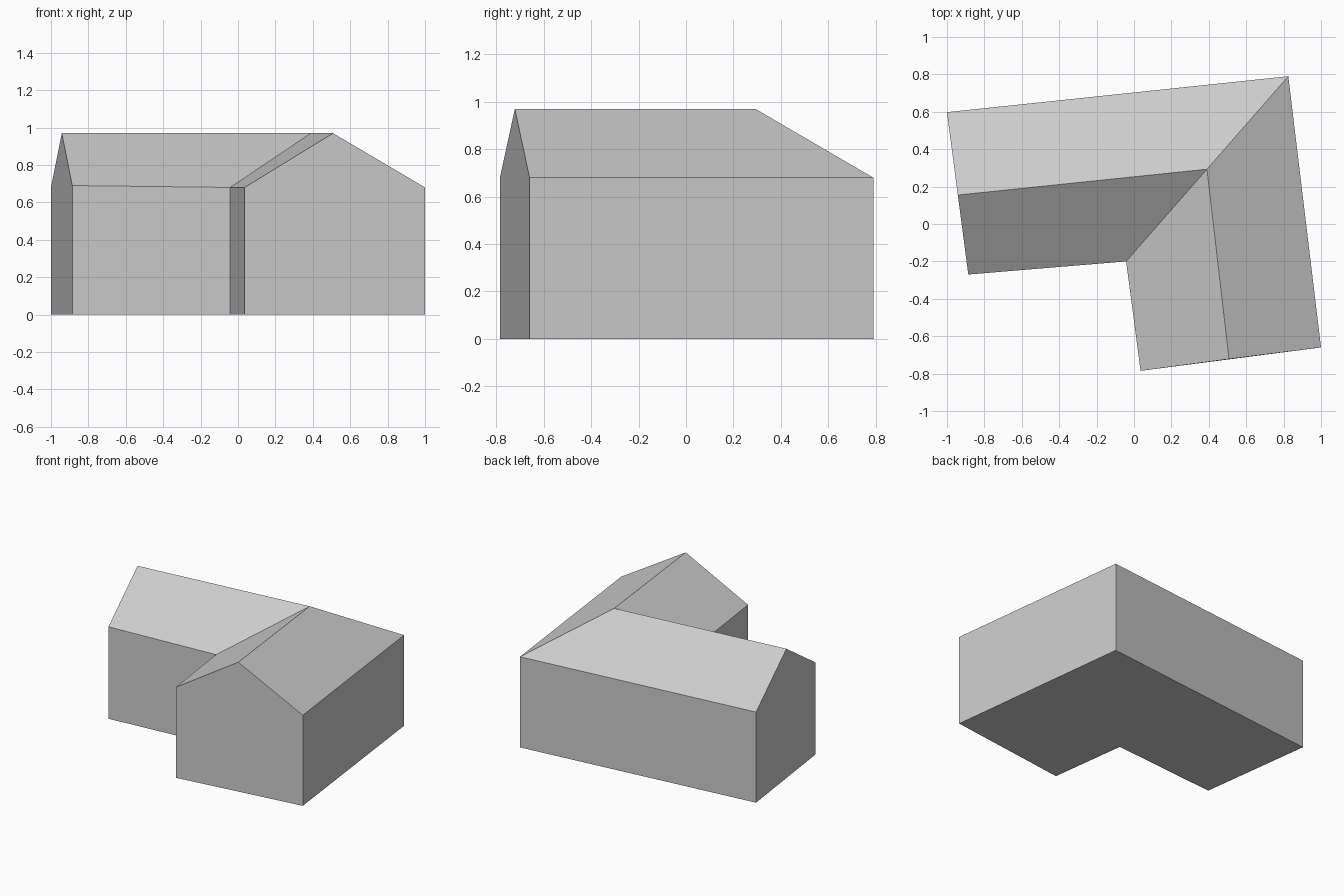
import bpy
import bmesh

cube = bpy.data.objects.get("Cube")
if cube:
    bpy.data.objects.remove(cube, do_unlink=True)

# Single plain grey for walls and roof
grey = bpy.data.materials.new("plain_grey")
grey.use_nodes = True
colour = (0.6, 0.6, 0.6, 1)
grey.diffuse_color = colour
grey.node_tree.nodes["Principled BSDF"].inputs["Base Color"].default_value = colour

EAVE, RIDGE = 0.68, 0.97

# Plan of each cross-section: outer wall, ridge, inner wall, inner eave height
sections = [
    ((-1.0, 0.598), (-0.942, 0.155), (-0.886, -0.27), 0.69),   # side gable
    ((0.825, 0.79), (0.39, 0.293), (-0.042, -0.2), EAVE),      # mitred corner
    ((1.0, -0.66), (0.508, -0.722), (0.035, -0.785), EAVE),    # front gable
]

bm = bmesh.new()
rings = []
for outer, ridge, inner, inner_eave in sections:
    profile = [(*outer, 0), (*outer, EAVE), (*ridge, RIDGE),
               (*inner, inner_eave), (*inner, 0)]
    rings.append([bm.verts.new(p) for p in profile])

# Walls, roof slopes and floor between neighbouring sections
for a, b in zip(rings, rings[1:]):
    for i in range(5):
        j = (i + 1) % 5
        bm.faces.new((a[i], a[j], b[j], b[i]))

# Gable ends
bm.faces.new(rings[0])
bm.faces.new(rings[-1])
bmesh.ops.recalc_face_normals(bm, faces=bm.faces)

mesh = bpy.data.meshes.new("corner_house")
bm.to_mesh(mesh)
bm.free()
mesh.materials.append(grey)
house = bpy.data.objects.new("corner_house", mesh)
bpy.context.collection.objects.link(house)
